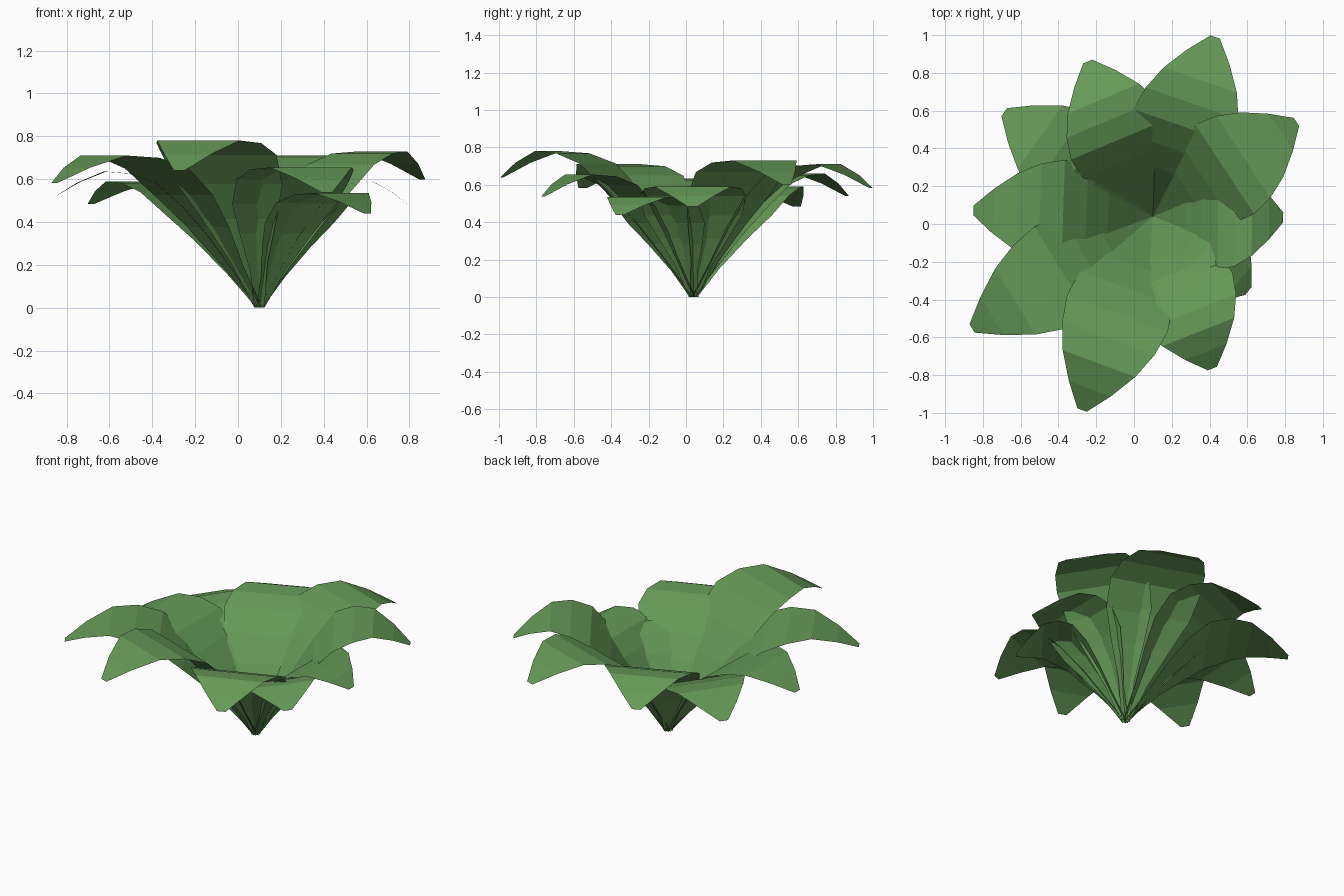
import bpy
from mathutils import Vector

if "Cube" in bpy.data.objects:
    bpy.data.objects.remove(bpy.data.objects["Cube"], do_unlink=True)

green = bpy.data.materials.new("leaf green")
green.use_nodes = True
colour = (0.13, 0.32, 0.095, 1)
green.diffuse_color = colour
bsdf = green.node_tree.nodes["Principled BSDF"]
bsdf.inputs["Base Color"].default_value = colour
bsdf.inputs["Roughness"].default_value = 0.9

ROOT = Vector((0.10, 0.04, 0))

# Blade profile: share of reach, share of peak height, half width
PROFILE = [(0, 0, 0.025), (0.125, 0.265, 0.09), (0.25, 0.53, 0.185),
           (0.37, 0.74, 0.262), (0.5, 0.915, 0.284), (0.63, 0.985, 0.26),
           (0.76, 1, 0.205), (0.89, 0.92, 0.118), (1, 0.82, 0.026)]

# Tip x, tip y and peak height of each leaf
LEAVES = [(0.43, 0.99, 0.71), (0.86, 0.54, 0.73), (0.79, 0.035, 0.59),
          (0.605, -0.355, 0.535), (0.415, -0.765, 0.655),
          (-0.275, -0.985, 0.78), (-0.857, -0.553, 0.71),
          (-0.85, 0.072, 0.635), (-0.687, 0.592, 0.59), (-0.245, 0.86, 0.66)]


def make_leaf(number, tip_x, tip_y, peak):
    """Sweep a flat cross-section outward along the arching profile."""
    reach = Vector((tip_x, tip_y, 0)) - ROOT
    side = Vector((-reach.y, reach.x, 0)).normalized()
    verts = []
    for along, height, half in PROFILE:
        middle = ROOT + reach * along + Vector((0, 0, peak * height))
        verts += [middle + side * half, middle - side * half]
    faces = [(2 * i, 2 * i + 1, 2 * i + 3, 2 * i + 2)
             for i in range(len(PROFILE) - 1)]
    mesh = bpy.data.meshes.new(f"leaf_{number}")
    mesh.from_pydata(verts, [], faces)
    mesh.materials.append(green)
    leaf = bpy.data.objects.new(f"leaf_{number}", mesh)
    bpy.context.collection.objects.link(leaf)


for n, (x, y, peak) in enumerate(LEAVES, 1):
    make_leaf(n, x, y, peak)
